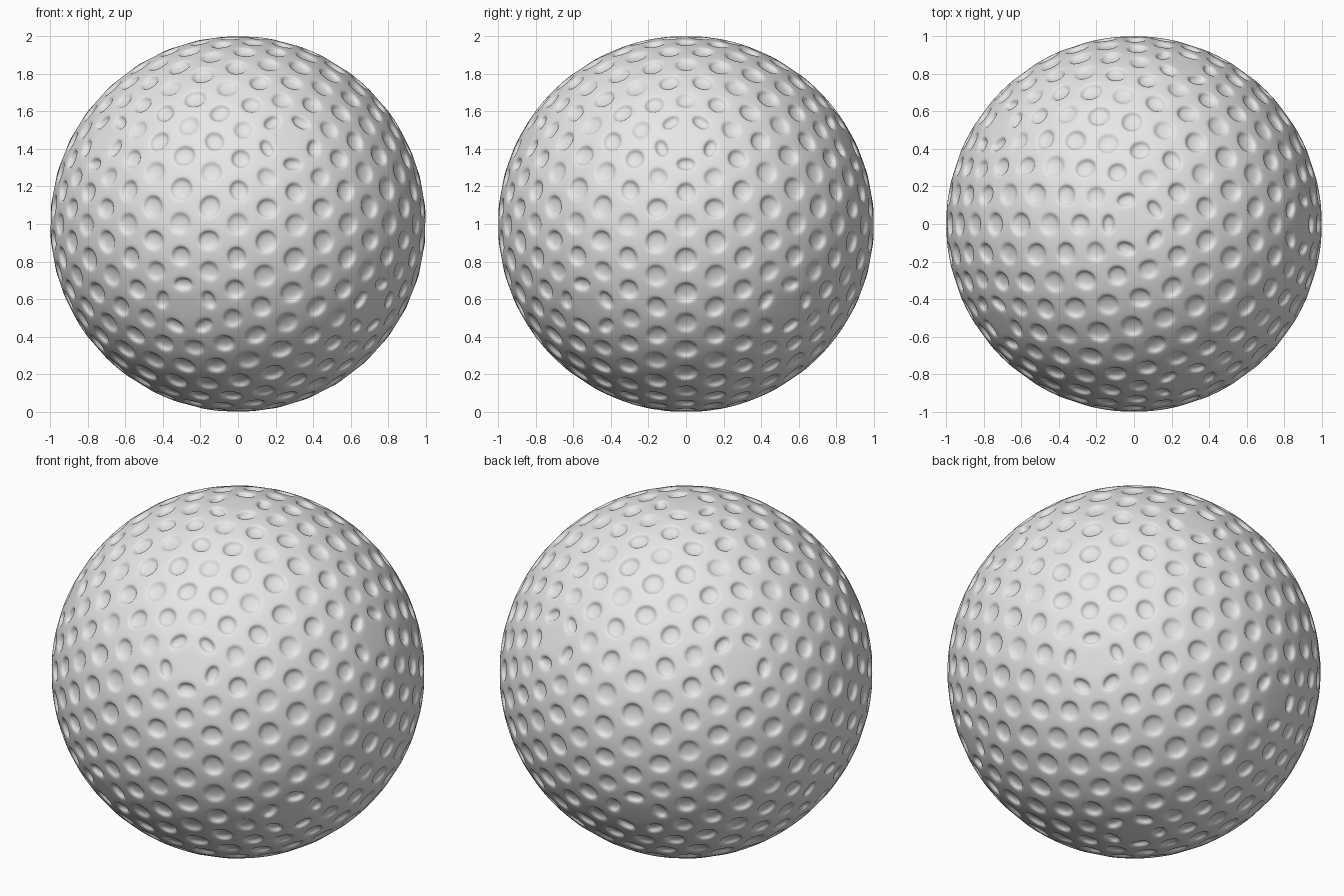
import bpy, bmesh
from mathutils import kdtree

if "Cube" in bpy.data.objects:
    bpy.data.objects.remove(bpy.data.objects["Cube"])

# Base: icosphere, whose corners and triangles become the dimple centres
bm = bmesh.new()
bmesh.ops.create_icosphere(bm, subdivisions=3, radius=1.0)
tree = kdtree.KDTree(len(bm.verts))
for i, v in enumerate(bm.verts):
    tree.insert(v.co.copy(), i)
tree.balance()

# Truncate corners: hexagons everywhere, plus twelve plain pentagons
bmesh.ops.bevel(bm, geom=bm.verts[:], offset=33.3, offset_type='PERCENT',
                affect='VERTICES', segments=1, profile=0.5)


def to_sphere(radius=1.002):
    for v in bm.verts:
        v.co = v.co.normalized() * radius


to_sphere()
bm.normal_update()
corner_hex, centre_hex = [], []
for f in bm.faces:
    if len(f.verts) == 6:
        d = tree.find(f.calc_center_median())[2]
        (corner_hex if d < 0.04 else centre_hex).append(f)


def inset(faces, thickness, depth=0.0):
    bmesh.ops.inset_individual(bm, faces=faces, thickness=thickness,
                               depth=depth, use_even_offset=True)
    bm.normal_update()


# Rims on the sphere, then floors pushed inwards
inset(corner_hex, 0.032)
inset(centre_hex, 0.037)
to_sphere()
bm.normal_update()
inset(corner_hex, 0.013, -0.020)   # soft round dimples
inset(centre_hex, 0.005, -0.026)   # crisp steep dimples

for f in bm.faces:
    f.smooth = True
mesh = bpy.data.meshes.new("dimpled_ball")
bm.to_mesh(mesh)
bm.free()

ball = bpy.data.objects.new("dimpled_ball", mesh)
ball.location = (0, 0, 1)
bpy.context.collection.objects.link(ball)
sub = ball.modifiers.new("smooth", 'SUBSURF')
sub.levels = 2
sub.render_levels = 2

white = bpy.data.materials.new("ball_white")
white.diffuse_color = (0.8, 0.8, 0.8, 1)
white.use_nodes = True
white.node_tree.nodes["Principled BSDF"].inputs["Base Color"].default_value = white.diffuse_color
mesh.materials.append(white)
